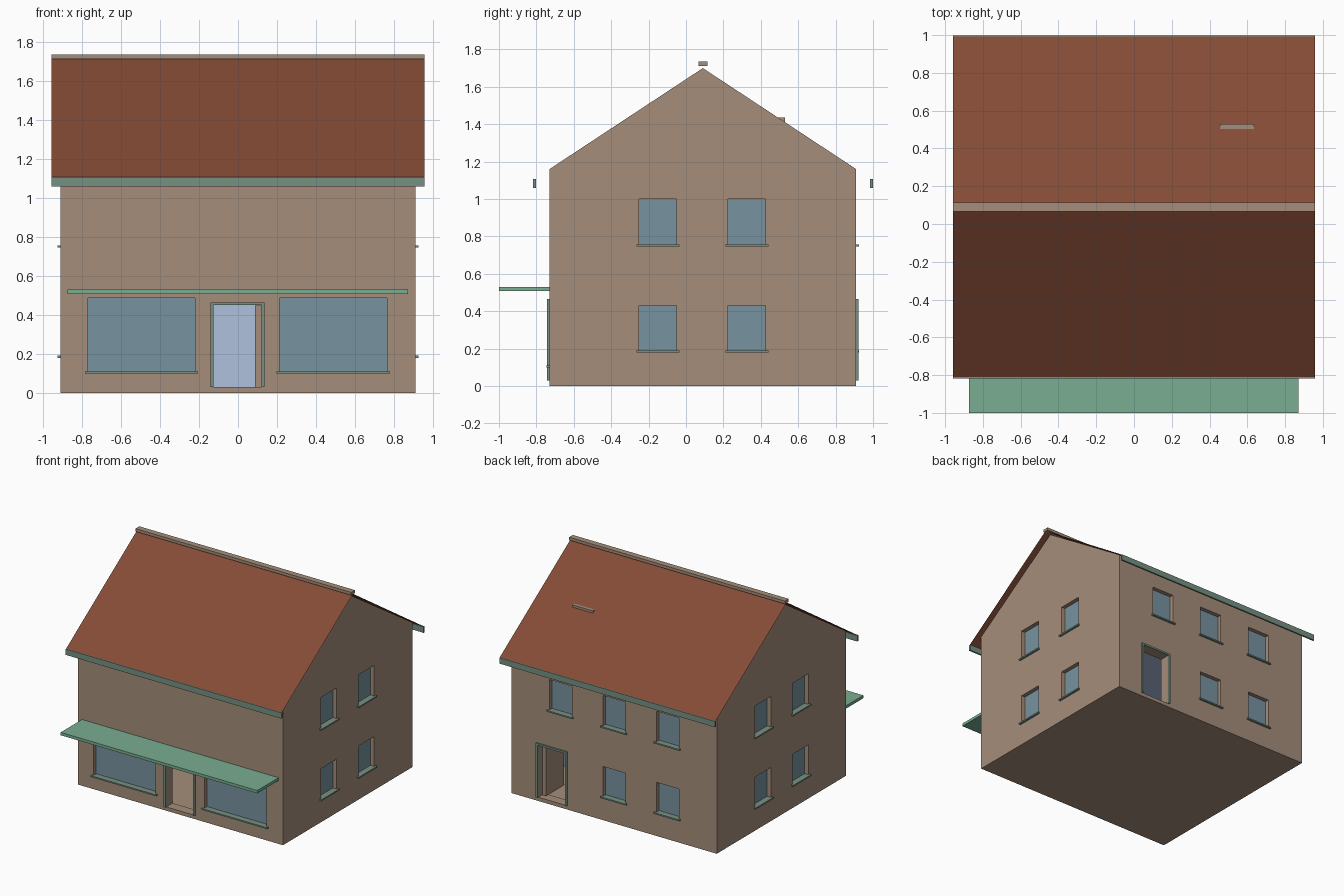
import bpy, bmesh

if "Cube" in bpy.data.objects:
    bpy.data.objects.remove(bpy.data.objects["Cube"], do_unlink=True)


def material(name, r, g, b):
    rgb = [((c / 255 + 0.055) / 1.055) ** 2.4 for c in (r, g, b)]
    m = bpy.data.materials.new(name)
    m.use_nodes = True
    m.diffuse_color = (*rgb, 1)
    m.node_tree.nodes["Principled BSDF"].inputs["Base Color"].default_value = (*rgb, 1)
    return m


TAN = material("tan_render", 165, 141, 122)
ROOF = material("red_brown_tile", 132, 75, 53)
TRIM = material("grey_green_trim", 119, 145, 131)
GREEN = material("canopy_green", 122, 173, 145)
GLASS = material("blue_grey_glass", 119, 146, 159)
BLUE = material("pale_blue_interior", 175, 193, 222)

# House footprint, wall heights and inner room
HALF, FRONT, BACK, EAVE, RIDGE = 0.91, -0.73, 0.91, 1.16, 1.70
RIDGE_Y, THICK, FLOOR, CEILING = 0.09, 0.08, 0.025, 1.13


def mesh_object(name, bm, mat):
    bmesh.ops.recalc_face_normals(bm, faces=bm.faces)
    me = bpy.data.meshes.new(name)
    bm.to_mesh(me)
    bm.free()
    me.materials.append(mat)
    ob = bpy.data.objects.new(name, me)
    bpy.context.collection.objects.link(ob)
    return ob


def box(name, x, y, z, mat):
    bm = bmesh.new()
    bmesh.ops.create_cube(bm, size=1)
    for v in bm.verts:
        v.co = [lo + (hi - lo) * (c + 0.5) for c, (lo, hi) in zip(v.co, (x, y, z))]
    return mesh_object(name, bm, mat)


def wall_box(name, side, u, out, z, mat):
    """Box placed on one wall: u runs along it, out points away from it."""
    plane, sign = {"front": (FRONT, -1), "back": (BACK, 1),
                   "left": (HALF, 1), "right": (-HALF, -1)}[side]
    depth = sorted(plane + sign * o for o in out)
    x, y = (u, depth) if side in ("front", "back") else (depth, u)
    return box(name, x, y, z, mat)


def extrude_x(name, profile, half, mat):
    bm = bmesh.new()
    face = bm.faces.new([bm.verts.new((-half, y, z)) for y, z in profile])
    new = bmesh.ops.extrude_face_region(bm, geom=[face])["geom"]
    for v in new:
        if isinstance(v, bmesh.types.BMVert):
            v.co.x = half
    return mesh_object(name, bm, mat)


# Walls with gables
walls = extrude_x("walls", [(FRONT, 0), (BACK, 0), (BACK, EAVE),
                            (RIDGE_Y, RIDGE), (FRONT, EAVE)], HALF, TAN)
cutters = [box("room_cutter", (-HALF + THICK, HALF - THICK),
               (FRONT + THICK, BACK - THICK), (FLOOR, CEILING), TAN)]


def window(name, side, u, z):
    cutters.append(wall_box("window_cutter", side, u, (-0.04, 0.05), z, TAN))
    wall_box(name + "_glass", side, u, (-0.041, -0.033), z, GLASS)
    wall_box(name + "_sill", side, (u[0] - 0.015, u[1] + 0.015), (-0.035, 0.016),
             (z[0] - 0.01, z[0] + 0.001), TRIM)


def door(name, side, centre, inward):
    w, t, bottom, top = 0.123, 0.015, 0.03, 0.45
    lo, hi = centre - w, centre + w
    cutters.append(wall_box("door_cutter", side, (lo, hi), (-0.11, 0.05), (bottom, top), TAN))
    for part, u, z in (("jamb_a", (lo - t, lo), (bottom, top + t)),
                       ("jamb_b", (hi, hi + t), (bottom, top + t)),
                       ("head", (lo, hi), (top, top + t))):
        wall_box(f"{name}_{part}", side, u, (-0.005, 0.012), z, TRIM)
    # Door leaf standing open into the room
    wall_box(name + "_leaf", side, (hi - 0.033, hi - 0.001), (-0.05 - inward, -0.05),
             (bottom, top - 0.002), TAN)


# Shop windows, gable windows and back windows
LOWER, UPPER = (0.19, 0.43), (0.755, 1.0)
window("shop_window_right", "front", (-0.77, -0.22), (0.11, 0.487))
window("shop_window_left", "front", (0.213, 0.765), (0.11, 0.487))
for storey, z in (("lower", LOWER), ("upper", UPPER)):
    for side in ("left", "right"):
        window(f"{side}_{storey}_window_front", side, (-0.25, -0.05), z)
        window(f"{side}_{storey}_window_back", side, (0.225, 0.425), z)
    for i, c in enumerate((-0.475, 0, 0.475)):
        if storey == "upper" or i < 2:
            window(f"back_{storey}_window_{i + 1}", "back", (c - 0.1, c + 0.1), z)

door("front_door", "front", -0.002, 0.23)
door("back_door", "back", 0.55, 0.23)

# Cut the openings
bpy.context.view_layer.objects.active = walls
for c in cutters:
    mod = walls.modifiers.new("opening", "BOOLEAN")
    mod.operation, mod.solver, mod.object = "DIFFERENCE", "EXACT", c
    bpy.ops.object.modifier_apply(modifier=mod.name)
    bpy.data.objects.remove(c, do_unlink=True)

# Inside walls and ceiling are pale blue, the floor stays tan
walls.data.materials.clear()
walls.data.materials.append(TAN)
walls.data.materials.append(BLUE)
e = 0.002
for p in walls.data.polygons:
    x, y, z = p.center
    inside = (abs(x) < HALF - THICK + e and FRONT + THICK - e < y < BACK - THICK + e
              and FLOOR + e < z < CEILING + e)
    p.material_index = 1 if inside else 0

# Roof sheets, eave boards and ridge cap
ROOF_HALF = 0.957
for name, y in (("front", -0.81), ("back", 0.992)):
    bm = bmesh.new()
    bm.faces.new([bm.verts.new(co) for co in (
        (-ROOF_HALF, y, 1.108), (ROOF_HALF, y, 1.108),
        (ROOF_HALF, RIDGE_Y, 1.715), (-ROOF_HALF, RIDGE_Y, 1.715))])
    sheet = mesh_object(name + "_roof", bm, ROOF)
    if sheet.data.polygons[0].normal.z < 0:
        sheet.data.flip_normals()
    box(name + "_eave_board", (-ROOF_HALF, ROOF_HALF), (y - 0.007, y + 0.007),
        (1.06, 1.107), TRIM)
box("ridge_cap", (-ROOF_HALF, ROOF_HALF), (0.067, 0.115), (1.712, 1.735), TAN)
box("roof_vent", (0.455, 0.635), (0.49, 0.53), (1.408, 1.437), TAN)

# Shop canopy
box("canopy", (-0.873, 0.871), (-1.0, FRONT), (0.508, 0.531), GREEN)
